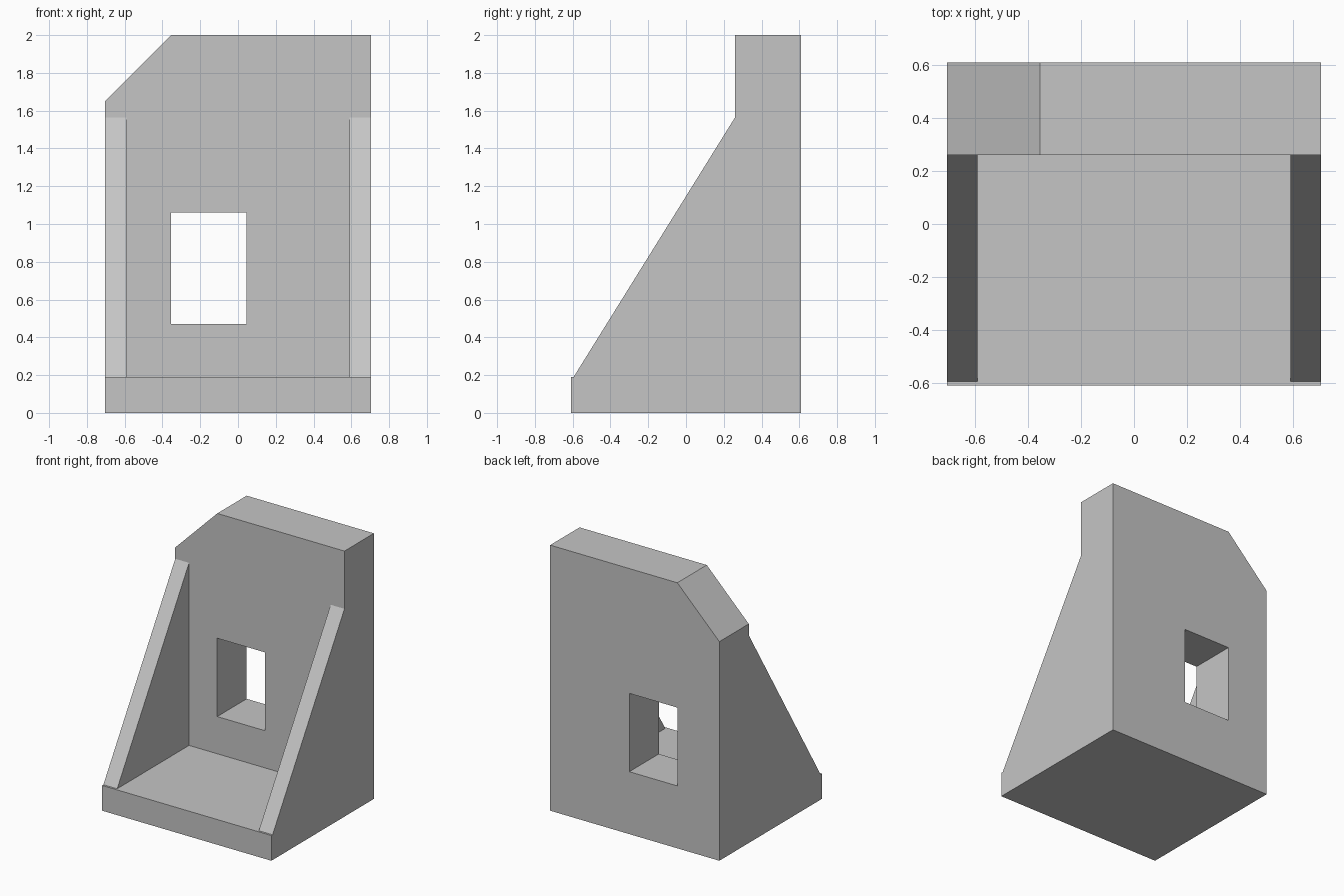
import bpy
import bmesh
from mathutils import Vector

cube = bpy.data.objects.get("Cube")
if cube:
    bpy.data.objects.remove(cube, do_unlink=True)

W, D, H = 0.705, 0.61, 2.0      # half width, half depth, height
WALL_Y, BASE_Z = 0.26, 0.19     # wall front, base plate top
RIB_IN = 0.59                   # inner side of the ribs

grey = bpy.data.materials.new("plain_grey")
grey.use_nodes = True
colour = (0.56, 0.56, 0.56, 1)
grey.diffuse_color = colour
grey.node_tree.nodes["Principled BSDF"].inputs["Base Color"].default_value = colour


def prism(name, points, axis, start, end):
    """Extrude a closed profile along x (points are y, z) or y (points are x, z)."""
    bm = bmesh.new()
    place = (lambda a, b: (start, a, b)) if axis == "x" else (lambda a, b: (a, start, b))
    face = bm.faces.new([bm.verts.new(place(a, b)) for a, b in points])
    result = bmesh.ops.extrude_face_region(bm, geom=[face])
    verts = [g for g in result["geom"] if isinstance(g, bmesh.types.BMVert)]
    step = Vector((1, 0, 0)) if axis == "x" else Vector((0, 1, 0))
    bmesh.ops.translate(bm, verts=verts, vec=step * (end - start))
    bmesh.ops.recalc_face_normals(bm, faces=bm.faces)
    mesh = bpy.data.meshes.new(name)
    bm.to_mesh(mesh)
    bm.free()
    mesh.materials.append(grey)
    obj = bpy.data.objects.new(name, mesh)
    bpy.context.collection.objects.link(obj)
    return obj


def rect(a0, a1, b0, b1):
    return [(a0, b0), (a1, b0), (a1, b1), (a0, b1)]


# Solid side profile: base plate, sloping ribs and upright wall
bracket = prism("wall_bracket", [(-D, 0), (D, 0), (D, H), (WALL_Y, H), (WALL_Y, 1.565),
                                 (-0.595, BASE_Z), (-D, BASE_Z)], "x", -W, W)

# Space between the ribs, window through the wall, clipped top corner
cutters = [
    prism("rib_gap_cutter", rect(-1, WALL_Y, BASE_Z, 1.7), "x", -RIB_IN, RIB_IN),
    prism("window_cutter", rect(-0.355, 0.045, 0.47, 1.06), "y", 0, 1),
    prism("corner_cutter", [(-0.855, 1.5), (-0.255, 2.1), (-0.855, 2.1)], "y", -1, 1),
]
for cutter in cutters:
    cutter.hide_render = True
    mod = bracket.modifiers.new(cutter.name, "BOOLEAN")
    mod.operation = "DIFFERENCE"
    mod.solver = "EXACT"
    mod.object = cutter

# Bake the cuts and discard the cutters
bpy.context.view_layer.update()
evaluated = bracket.evaluated_get(bpy.context.evaluated_depsgraph_get())
final = bpy.data.meshes.new_from_object(evaluated)
bracket.modifiers.clear()
bracket.data = final
for cutter in cutters:
    bpy.data.objects.remove(cutter, do_unlink=True)
